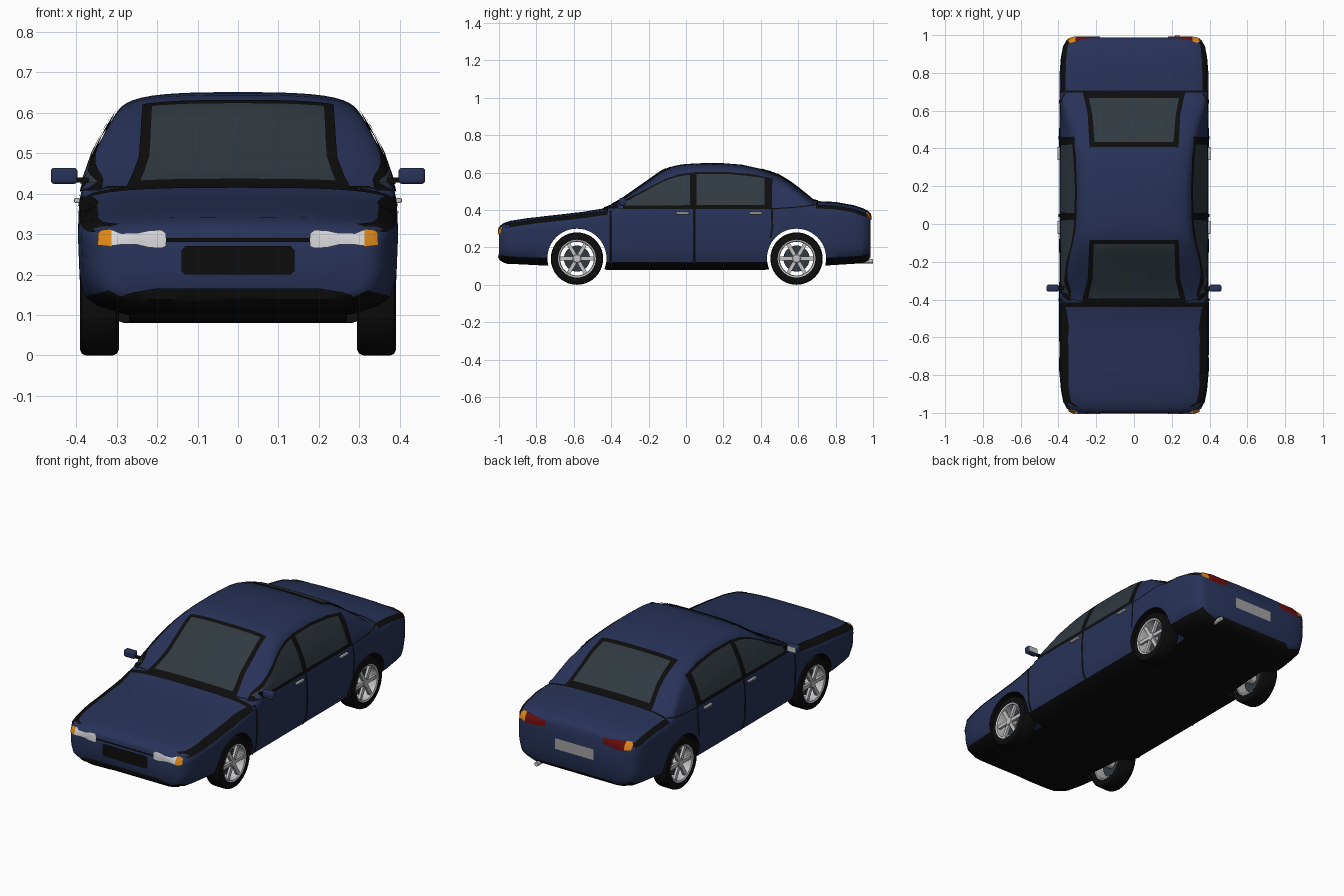
import bpy, bmesh, math
from mathutils import Vector, Matrix
from mathutils.bvhtree import BVHTree

if "Cube" in bpy.data.objects:
    bpy.data.objects.remove(bpy.data.objects["Cube"])


def material(name, r, g, b):
    m = bpy.data.materials.new(name)
    m.diffuse_color = (r, g, b, 1)
    m.use_nodes = True
    m.node_tree.nodes["Principled BSDF"].inputs["Base Color"].default_value = m.diffuse_color
    return m


NAVY = material("navy_paint", 0.021, 0.032, 0.098)
BLACK = material("black_rubber", 0.004, 0.004, 0.004)
GLASS = material("dark_glass", 0.03, 0.042, 0.052)
SILVER = material("silver_metal", 0.55, 0.55, 0.56)
LAMP = material("lamp_white", 0.68, 0.68, 0.70)
ORANGE = material("orange_lens", 0.72, 0.24, 0.008)
RED = material("red_lens", 0.16, 0.004, 0.004)
GREY = material("plate_grey", 0.36, 0.36, 0.36)


def add(name, bm, *mats):
    me = bpy.data.meshes.new(name)
    bm.to_mesh(me)
    bm.free()
    ob = bpy.data.objects.new(name, me)
    for m in mats:
        me.materials.append(m)
    bpy.context.scene.collection.objects.link(ob)
    return ob


def interp(table, t):
    if t <= table[0][0]:
        return table[0][1]
    for (a, p), (b, q) in zip(table, table[1:]):
        if t <= b:
            return p + (q - p) * (t - a) / (b - a)
    return table[-1][1]


# Body profiles: centre-line top, underside, planform width, side tumblehome
TOP = [(-1, .305), (-.993, .317), (-.975, .33), (-.94, .342), (-.85, .356), (-.7, .373), (-.55, .39),
       (-.45, .407), (-.41, .42), (-.35, .452), (-.3, .486), (-.2, .556), (-.13, .606), (-.07, .634),
       (-.02, .644), (.05, .649), (.12, .651), (.2, .65), (.3, .642), (.4, .62), (.5, .582), (.55, .552),
       (.6, .515), (.65, .474), (.68, .454), (.71, .447), (.8, .443), (.9, .425), (.95, .408),
       (.975, .395), (.987, .375)]
BOT = [(-1, .145), (-.993, .135), (-.975, .122), (-.94, .112), (-.7, .1), (-.42, .08), (.42, .08),
       (.7, .1), (.94, .115), (.975, .13), (.987, .15)]
WID = [(-1, .8), (-.993, .855), (-.975, .905), (-.94, .95), (-.88, .978), (-.78, 1), (.78, 1),
       (.88, .978), (.94, .95), (.975, .9), (.987, .83)]
SIDE = [(.1, .388), (.2, .392), (.3, .396), (.38, .393), (.42, .384), (.5, .356), (.56, .325), (.66, .266)]


def section(y):
    t, b, w = interp(TOP, y), interp(BOT, y), interp(WID, y)
    zs = t - min(.09, .5 * (t - b))
    k = min(1, (zs - b) / .14)
    half = [(0, b), (.15 * w, b), (.28 * w, b), (.345 * w, b + .02 * k), (.375 * w, b + .04 * k),
            (.388 * w, b + .08 * k)]
    z0 = b + .11 * k
    for i in range(7):
        z = z0 + (zs - z0) * i / 6
        half.append((interp(SIDE, z) * w, z))
    for f in (.9999, .9985, .993, .98, .955, .92, .86, .77, .65, .48, .25, 0):
        z = zs + (t - zs) * (1 - f ** 3) ** (1 / 6)
        half.append((interp(SIDE, z) * w * f, z))
    return half + [(-x, z) for x, z in half[-2:0:-1]]


stations = sorted({y for tab in (TOP, BOT, WID) for y, _ in tab})
bm = bmesh.new()
rings = [[bm.verts.new((x, y, z)) for x, z in section(y)] for y in stations]
n = len(rings[0])
for r0, r1 in zip(rings, rings[1:]):
    for i in range(n):
        j = (i + 1) % n
        bm.faces.new((r0[i], r0[j], r1[j], r1[i]))
bm.faces.new(rings[0])
bm.faces.new(rings[-1])
bmesh.ops.recalc_face_normals(bm, faces=bm.faces)
bm.normal_update()
tree = BVHTree.FromBMesh(bm)
body = add("body_shell", bm, NAVY, BLACK)

# Wheel arches cut into the shell and left open to the inside
AXLES, AZ, AR, AX = (-.583, .591), .142, .158, .27
for y in AXLES:
    for s in (-1, 1):
        bm = bmesh.new()
        bmesh.ops.create_cone(bm, cap_ends=True, segments=48, radius1=AR, radius2=AR, depth=.3,
                              matrix=Matrix.Translation((s * (AX + .15), y, AZ)) @ Matrix.Rotation(math.pi / 2, 4, 'Y'))
        cutter = add("arch_cutter", bm)
        cutter.hide_render = True
        mod = body.modifiers.new("arch", 'BOOLEAN')
        mod.operation, mod.solver, mod.object = 'DIFFERENCE', 'EXACT', cutter
        bpy.context.view_layer.objects.active = body
        bpy.ops.object.modifier_apply(modifier=mod.name)
        bpy.data.objects.remove(cutter)
bm = bmesh.new()
bm.from_mesh(body.data)
caps = []
for f in bm.faces:
    c, nr = f.calc_center_median(), f.normal
    arch = any(abs(math.hypot(c.y - y, c.z - AZ) - AR) < .004 for y in AXLES) and abs(nr.x) < .3 and abs(c.x) > .26
    f.material_index = 1 if arch or (nr.z < -.5 and c.z < .16) else 0
    if abs(nr.x) > .99 and abs(abs(c.x) - AX) < .002:
        caps.append(f)
bmesh.ops.delete(bm, geom=caps, context='FACES')
bm.to_mesh(body.data)
bm.free()


def decal(name, outline, view, mat, lift=.004, step=.025):
    """Thin plate draped on the body: outline is drawn in a view and projected."""
    ray = {'R': lambda u, v: ((2, u, v), (-1, 0, 0)), 'L': lambda u, v: ((-2, u, v), (1, 0, 0)),
           'F': lambda u, v: ((u, -2, v), (0, 1, 0)), 'B': lambda u, v: ((u, 2, v), (0, -1, 0)),
           'T': lambda u, v: ((u, v, 2), (0, 0, -1))}[view]
    bm = bmesh.new()
    bm.faces.new([bm.verts.new((u, v, 0)) for u, v in outline])
    bmesh.ops.triangulate(bm, faces=bm.faces)
    for ax in (0, 1):
        vals = [p[ax] for p in outline]
        for i in range(1, int((max(vals) - min(vals)) / step) + 1):
            co, no = Vector(), Vector()
            co[ax], no[ax] = min(vals) + i * step, 1
            bmesh.ops.bisect_plane(bm, geom=bm.verts[:] + bm.edges[:] + bm.faces[:], plane_co=co, plane_no=no)
    missed = []
    for v in bm.verts:
        o, d = ray(v.co.x, v.co.y)
        hit, nr, _, _ = tree.ray_cast(Vector(o), Vector(d))
        if hit is None:
            missed.append(v)
        else:
            v.co = hit + nr * lift
    bmesh.ops.delete(bm, geom=missed, context='VERTS')
    bm.normal_update()
    for f in bm.faces:
        if f.normal.dot(Vector(d)) > 0:
            f.normal_flip()
    return add(name, bm, mat)


def strip(pts, w):
    a, b = [], []
    for i, p in enumerate(pts):
        t = (Vector(pts[min(i + 1, len(pts) - 1)]) - Vector(pts[max(i - 1, 0)])).normalized() * w / 2
        a.append((p[0] - t.y, p[1] + t.x))
        b.append((p[0] + t.y, p[1] - t.x))
    return a + b[::-1]


def sym(half):
    return half + [(-x, v) for x, v in half[::-1]]


def box(name, centre, size, mat, bevel=0):
    bm = bmesh.new()
    bmesh.ops.create_cube(bm, size=1, matrix=Matrix.Translation(centre) @ Matrix.Diagonal((*size, 1)))
    if bevel:
        bmesh.ops.bevel(bm, geom=bm.edges[:], offset=bevel, segments=3, profile=.5, affect='EDGES')
    return add(name, bm, mat)


# Windscreen, rear window, cowl and boot seam
decal("windscreen_frame", sym([(.235, -.082), (.245, -.29), (.28, -.425)]), 'T', BLACK)
decal("windscreen_glass", sym([(.213, -.103), (.22, -.29), (.243, -.392)]), 'T', GLASS, .007)
decal("rear_window_frame", sym([(.27, .695), (.245, .58), (.235, .405)]), 'T', BLACK)
decal("rear_window_glass", sym([(.238, .662), (.22, .57), (.208, .432)]), 'T', GLASS, .007)
decal("cowl_trim", sym([(.385, -.415), (.385, -.438)]), 'T', BLACK)
decal("boot_seam", sym([(.385, .695), (.385, .706)]), 'T', BLACK)

# Front and rear fittings
decal("grille", sym([(.13, .2), (.14, .21), (.14, .26), (.13, .27)]), 'F', BLACK)
decal("bonnet_seam", sym([(.19, .281), (.19, .29)]), 'F', BLACK)
decal("lower_intake", sym([(.29, .115), (.28, .152), (.215, .152), (.205, .165)]), 'F', BLACK)
decal("number_plate", sym([(.12, .24), (.12, .3)]), 'B', GREY)
HEAD = [(.178, .27), (.178, .302), (.19, .308), (.22, .306), (.25, .3), (.29, .3), (.31, .307), (.315, .307),
        (.315, .27), (.29, .274), (.25, .274), (.22, .267), (.19, .265)]
for s, tag in ((1, "right"), (-1, "left")):
    def flip(pts):
        return [(s * x, z) for x, z in pts]
    decal(tag + "_headlight", flip(HEAD), 'F', LAMP, .005)
    decal(tag + "_front_indicator", flip([(.312, .268), (.312, .308), (.335, .306), (.343, .3), (.343, .272)]),
          'F', ORANGE, .007)
    decal(tag + "_tail_light", flip([(.18, .35), (.18, .378), (.25, .384), (.31, .386), (.31, .34), (.25, .34)]),
          'B', RED, .005)
    decal(tag + "_rear_indicator", flip([(.308, .345), (.308, .387), (.335, .385), (.345, .375), (.345, .35)]),
          'B', ORANGE, .006)

    # Side glazing
    v = 'R' if s > 0 else 'L'
    decal(tag + "_window_frame", [(-.41, .405), (-.33, .447), (-.25, .488), (-.17, .533), (-.1, .568), (-.03, .59),
          (.05, .6), (.2, .602), (.35, .59), (.462, .565), (.458, .405)], v, BLACK)
    decal(tag + "_front_door_glass", [(-.375, .421), (-.3, .452), (-.22, .494), (-.15, .535), (-.09, .562),
          (-.03, .578), (.022, .585), (.022, .424)], v, GLASS, .007)
    decal(tag + "_rear_door_glass", [(.057, .424), (.057, .588), (.2, .59), (.33, .579), (.42, .565), (.42, .424)],
          v, GLASS, .007)

    # Panel gaps
    decal(tag + "_front_door_gap", strip([(-.402, .115), (-.402, .415)], .013), v, BLACK)
    decal(tag + "_middle_door_gap", strip([(.045, .115), (.045, .42)], .014), v, BLACK)
    decal(tag + "_rear_door_gap", strip([(.458, .415), (.462, .31), (.452, .25)], .01), v, BLACK)
    decal(tag + "_bonnet_gap", strip([(-.42, .382), (-.6, .358), (-.8, .336), (-.965, .312)], .02), v, BLACK)
    decal(tag + "_boot_gap", strip([(.7, .415), (.8, .41), (.9, .392), (.965, .368)], .018), v, BLACK)
    decal(tag + "_quarter_seam", strip([(.46, .405), (.58, .413), (.69, .425)], .006), v, BLACK)

    # Door handles and mirrors
    for y in (-.018, .373):
        box(tag + "_door_handle", (s * .398, y, .383), (.014, .068, .012), SILVER, .003)
    box(tag + "_mirror_arm", (s * .39, -.338, .434), (.04, .016, .012), BLACK)
    box(tag + "_mirror_housing", (s * .43, -.34, .444), (.066, .034, .04), NAVY, .009)
    box(tag + "_mirror_glass", (s * .43, -.322, .444), (.054, .003, .03), SILVER)


def lathe(name, profile, s, y, z, mat, closed=False, seg=40):
    """Spin (x, radius) points around the axle."""
    bm = bmesh.new()
    rows = [[bm.verts.new((s * x, y + r * math.cos(a), z + r * math.sin(a))) for x, r in profile]
            for a in (2 * math.pi * i / seg for i in range(seg))]
    m = len(profile)
    for i in range(seg):
        p, q = rows[i], rows[(i + 1) % seg]
        for j in range(m if closed else m - 1):
            k = (j + 1) % m
            bm.faces.new((p[j], p[k], q[k], q[j]))
    bmesh.ops.remove_doubles(bm, verts=bm.verts, dist=1e-5)
    bmesh.ops.recalc_face_normals(bm, faces=bm.faces)
    return add(name, bm, mat)


# Wheels
WZ = .14
for y, end in zip(AXLES, ("front", "rear")):
    for s, side in ((1, "right"), (-1, "left")):
        tag = side + "_" + end
        lathe(tag + "_tyre", [(.298, .1), (.294, .125), (.3, .136), (.31, .14), (.376, .14), (.386, .136),
              (.391, .125), (.387, .1)], s, y, WZ, BLACK, True)
        lathe(tag + "_rim", [(.3, .1), (.3, .093), (.378, .09), (.386, .093), (.389, .101)], s, y, WZ, SILVER)
        lathe(tag + "_hub", [(.3, 0), (.3, .026), (.378, .026), (.384, .02), (.385, 0)], s, y, WZ, SILVER, seg=24)
        lathe(tag + "_brake_disc", [(.335, 0), (.335, .07), (.347, .07), (.347, 0)], s, y, WZ, GLASS, seg=32)
        bm = bmesh.new()
        for i in range(6):
            mat4 = (Matrix.Translation((s * .374, y, WZ)) @ Matrix.Rotation(i * math.pi / 3 + math.pi / 6, 4, 'X')
                    @ Matrix.Translation((0, 0, .055)) @ Matrix.Diagonal((.014, .02, .078, 1)))
            bmesh.ops.create_cube(bm, size=1, matrix=mat4)
        add(tag + "_spokes", bm, SILVER)

# Exhaust pipe
bm = bmesh.new()
bmesh.ops.create_cone(bm, cap_ends=True, segments=20, radius1=.012, radius2=.012, depth=.12,
                      matrix=Matrix.Translation((.23, .94, .127)) @ Matrix.Rotation(math.pi / 2, 4, 'X'))
add("exhaust_pipe", bm, SILVER)

# Smooth shading with sharp creases
for ob in bpy.context.scene.objects:
    ob.select_set(ob.type == 'MESH')
bpy.context.view_layer.objects.active = body
bpy.ops.object.shade_smooth_by_angle(angle=math.radians(38))
